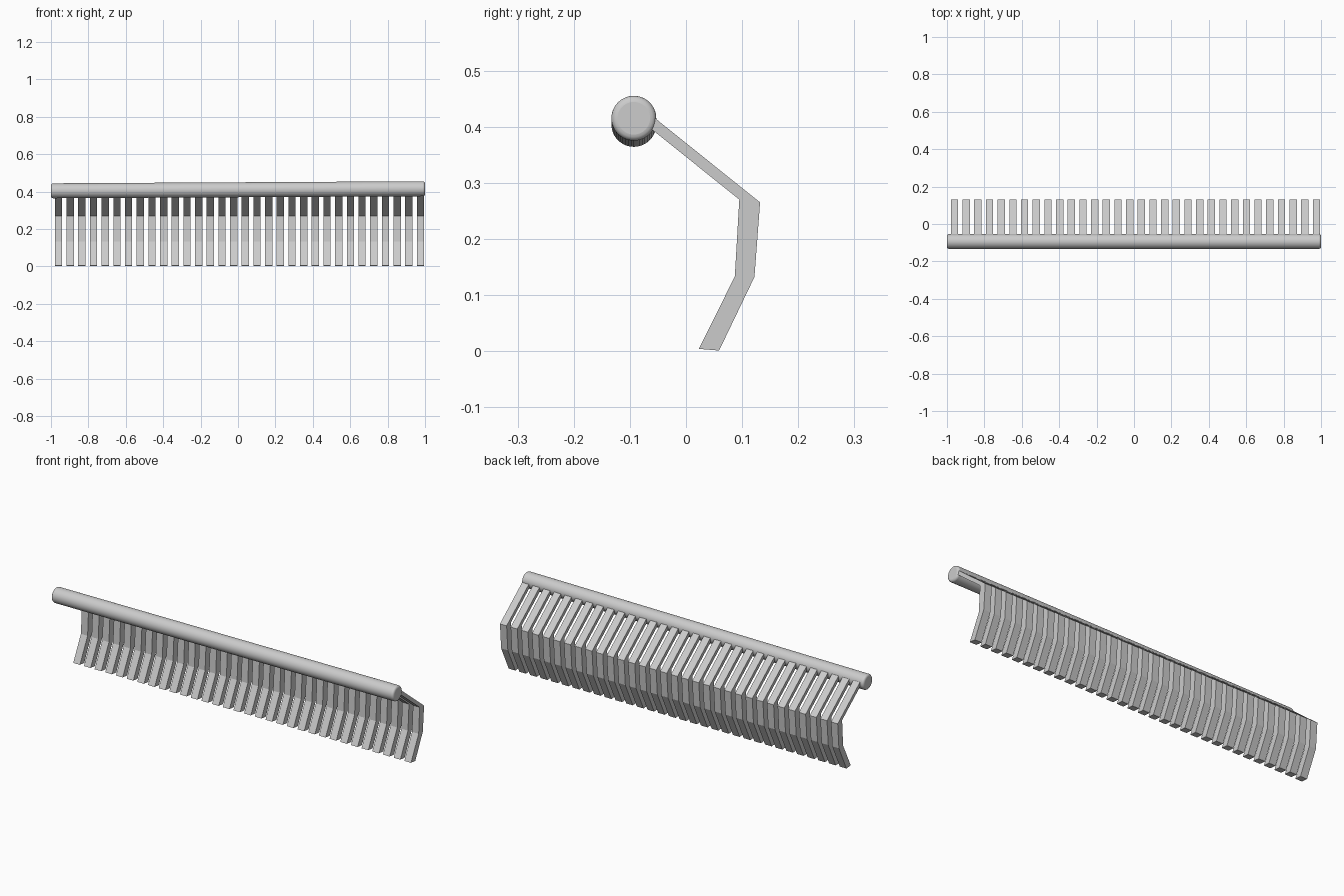
import bpy, bmesh, math
from mathutils import Vector

if "Cube" in bpy.data.objects:
    bpy.data.objects.remove(bpy.data.objects["Cube"])


def bent_tine(name, x, width, profile):
    """Extrude a (y, z) outline along x."""
    bm = bmesh.new()
    face = bm.faces.new([bm.verts.new((x, y, z)) for y, z in profile])
    ext = bmesh.ops.extrude_face_region(bm, geom=[face])
    verts = [g for g in ext["geom"] if isinstance(g, bmesh.types.BMVert)]
    bmesh.ops.translate(bm, verts=verts, vec=(width, 0, 0))
    bmesh.ops.recalc_face_normals(bm, faces=bm.faces)
    mesh = bpy.data.meshes.new(name)
    bm.to_mesh(mesh)
    bm.free()
    obj = bpy.data.objects.new(name, mesh)
    bpy.context.collection.objects.link(obj)


# Round rail, tilted very slightly upward to the right
start, end = Vector((-1, -0.093, 0.404)), Vector((1, -0.093, 0.415))
axis = end - start
bpy.ops.mesh.primitive_cylinder_add(vertices=48, radius=0.04, depth=axis.length,
                                    location=(start + end) / 2)
rail = bpy.context.object
rail.name = "rail"
rail.rotation_euler = axis.to_track_quat('Z', 'Y').to_euler()
bevel = rail.modifiers.new("rounded_ends", 'BEVEL')
bevel.width = 0.011
bevel.segments = 4
bevel.limit_method = 'ANGLE'
bevel.angle_limit = math.radians(60)
bpy.ops.object.shade_smooth_by_angle(angle=math.radians(35))

# Row of flat bent tines hanging behind the rail
profile = [(0.023, 0.004), (0.059, 0.001), (0.122, 0.132), (0.132, 0.265),
           (-0.075, 0.431), (-0.082, 0.412), (0.095, 0.270), (0.087, 0.133)]
count, width, first, last = 32, 0.039, -0.979, 0.956
for i in range(count):
    x = first + (last - first) * i / (count - 1)
    bent_tine(f"tine_{i + 1:02d}", x, width, profile)
